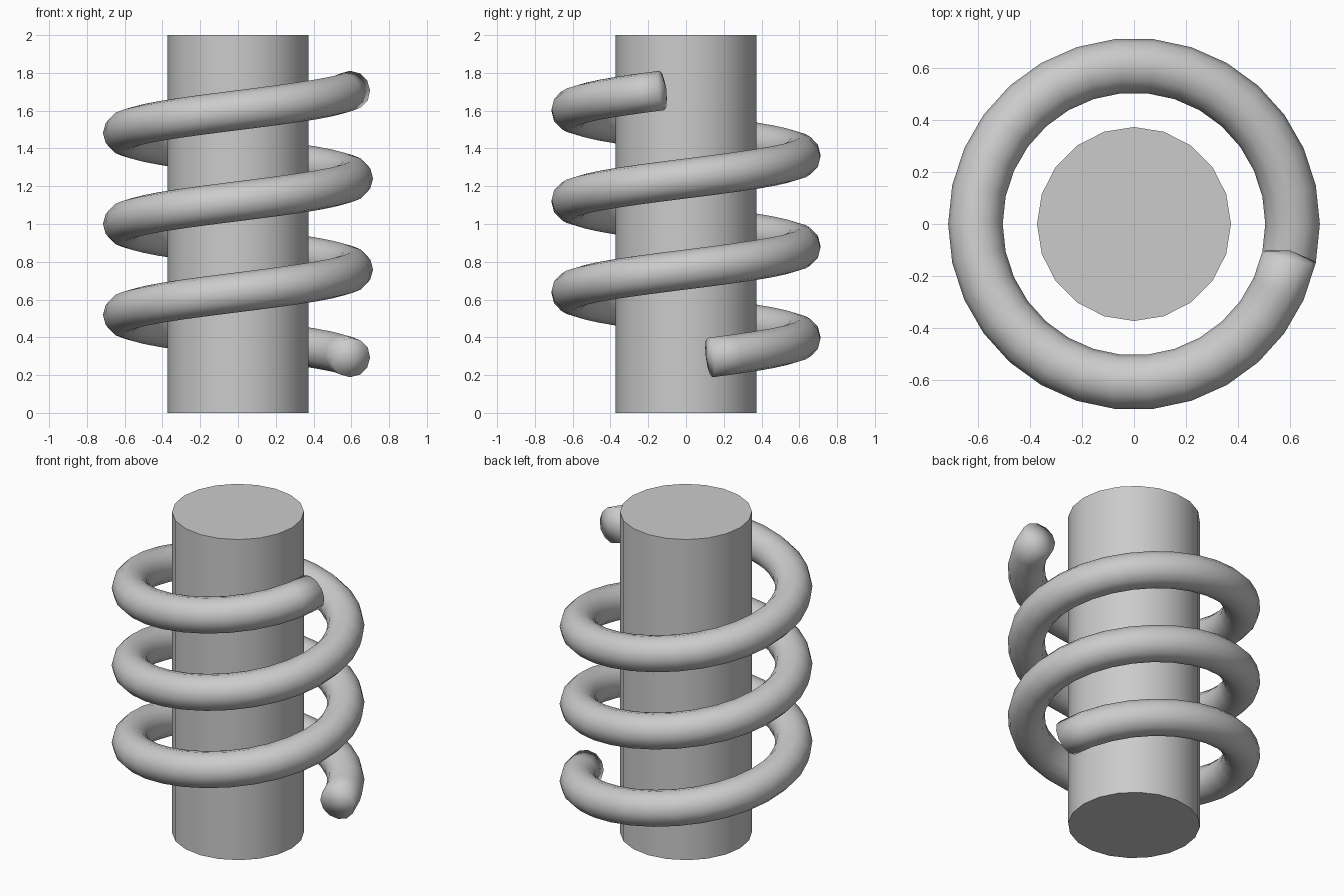
import bpy, bmesh
from math import sin, cos, radians, pi
from mathutils import Vector

cube = bpy.data.objects.get("Cube")
if cube:
    bpy.data.objects.remove(cube, do_unlink=True)

# One plain grey for everything
GREY = (0.6, 0.6, 0.6, 1)
grey = bpy.data.materials.new("plain grey")
grey.use_nodes = True
grey.diffuse_color = GREY
grey.node_tree.nodes["Principled BSDF"].inputs["Base Color"].default_value = GREY

# Central column
bpy.ops.mesh.primitive_cylinder_add(vertices=20, radius=0.373, depth=2, location=(0, 0, 1))
column = bpy.context.object
column.name = "column"
column.data.materials.append(grey)
bpy.ops.object.shade_smooth_by_angle(angle=radians(35))

# Coil settings: the gap sits on the left side, the middle at half height
RADIUS, TUBE, SIDES = 0.61, 0.105, 12
STEP, PITCH = 12, 0.482
FIRST, LAST = 12, 3 * 360 - 12


def coil_frame(degrees):
    """Centre, outward direction, travel direction and tube-up direction."""
    a = radians(degrees)
    out = Vector((cos(a), sin(a), 0))
    centre = out * RADIUS + Vector((0, 0, 1 + PITCH * (degrees - 540) / 360))
    travel = Vector((-sin(a), cos(a), PITCH / (2 * pi * RADIUS))).normalized()
    return centre, out, travel, out.cross(travel)


# Coil: rings swept along the helix and bridged with quads
bm = bmesh.new()
rings = []
for degrees in range(FIRST, LAST + 1, STEP):
    centre, out, travel, up = coil_frame(degrees)
    angles = [2 * pi * i / SIDES for i in range(SIDES)]
    rings.append([bm.verts.new(centre + TUBE * (cos(t) * out + sin(t) * up)) for t in angles])
for lower, upper in zip(rings, rings[1:]):
    for i in range(SIDES):
        j = (i + 1) % SIDES
        bm.faces.new((lower[i], lower[j], upper[j], upper[i]))

# Shallow pointed caps at both ends
for ring, degrees, bulge in ((rings[0], FIRST, -0.02), (rings[-1], LAST, 0.025)):
    centre, out, travel, up = coil_frame(degrees)
    tip = bm.verts.new(centre + travel * bulge)
    for i in range(SIDES):
        bm.faces.new((ring[i], ring[(i + 1) % SIDES], tip))
bmesh.ops.recalc_face_normals(bm, faces=bm.faces)
for face in bm.faces:
    face.smooth = True

mesh = bpy.data.meshes.new("coil")
bm.to_mesh(mesh)
bm.free()
mesh.materials.append(grey)
coil = bpy.data.objects.new("coil", mesh)
bpy.context.collection.objects.link(coil)
